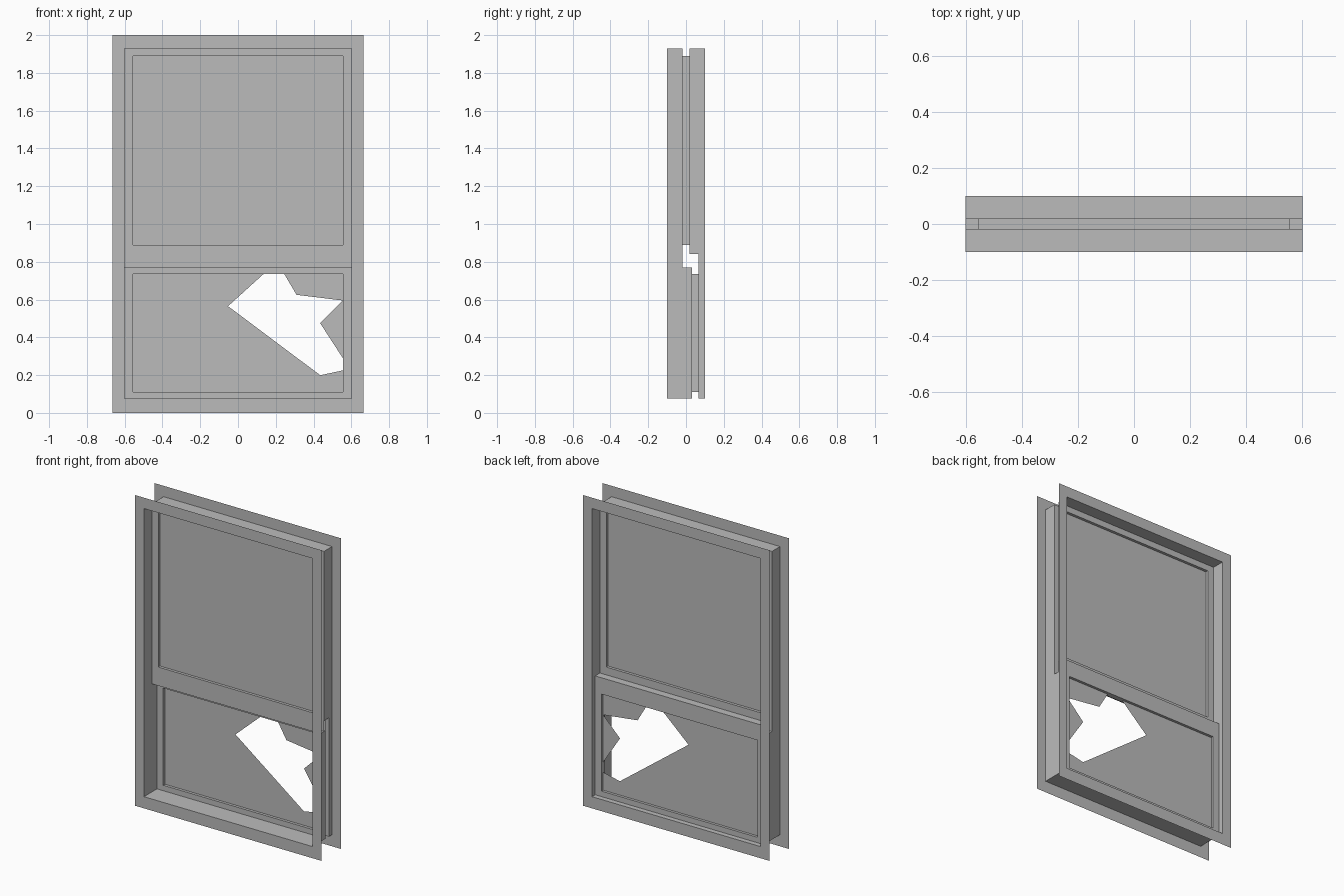
import bpy, bmesh

cube = bpy.data.objects.get("Cube")
if cube:
    bpy.data.objects.remove(cube, do_unlink=True)

# One painted grey for the whole window
grey = bpy.data.materials.new("window_grey")
grey.use_nodes = True
colour = (0.5, 0.5, 0.5, 1)
grey.diffuse_color = colour
grey.node_tree.nodes["Principled BSDF"].inputs["Base Color"].default_value = colour

# Key sizes: rectangles are (left, right, bottom, top)
CASING = (-0.665, 0.665, 0, 2)
OPENING = (-0.6, 0.6, 0.075, 1.93)
UPPER_SASH = (-0.6, 0.6, 0.77, 1.93)
UPPER_PANE = (-0.555, 0.555, 0.89, 1.89)
LOWER_SASH = (-0.6, 0.6, 0.075, 0.84)
LOWER_PANE = (-0.555, 0.555, 0.11, 0.735)
FRONT, BACK = -0.1, 0.1
UP_Y = (-0.018, 0.018)
LOW_Y = (0.032, 0.067)


def corners(rect, y):
    l, r, b, t = rect
    return [(l, y, b), (r, y, b), (r, y, t), (l, y, t)]


def add_face(bm, points):
    return bm.faces.new([bm.verts.new(p) for p in points])


def finish(name, bm):
    bmesh.ops.remove_doubles(bm, verts=bm.verts, dist=0.0001)
    bmesh.ops.recalc_face_normals(bm, faces=bm.faces)
    mesh = bpy.data.meshes.new(name)
    bm.to_mesh(mesh)
    bm.free()
    mesh.materials.append(grey)
    obj = bpy.data.objects.new(name, mesh)
    bpy.context.collection.objects.link(obj)
    return obj


def ring(bm, outer, inner, y, facing):
    """Flat picture-frame face in the xz plane."""
    o, i = corners(outer, y), corners(inner, y)
    for k in range(4):
        n = (k + 1) % 4
        quad = [o[k], o[n], i[n], i[k]]
        add_face(bm, quad if facing < 0 else quad[::-1])


def level_strip(bm, z, y0, y1):
    """Horizontal strip spanning the opening."""
    l, r = OPENING[:2]
    add_face(bm, [(l, y0, z), (r, y0, z), (r, y1, z), (l, y1, z)])


# Flat casings on both wall sides
for name, y in (("front_casing", FRONT), ("back_casing", BACK)):
    bm = bmesh.new()
    ring(bm, CASING, OPENING, y, y)
    finish(name, bm)

# Jamb linings, stepped around the two sashes
bottom, top = OPENING[2:]
meet_low, meet_high = UPPER_SASH[2], LOWER_SASH[3]
linings = (
    ("front_jamb", FRONT, LOW_Y[0], meet_low, UP_Y[0]),
    ("back_jamb", BACK, LOW_Y[1], meet_high, UP_Y[1]),
)
for name, edge, low_y, step, up_y in linings:
    bm = bmesh.new()
    for x in OPENING[:2]:
        profile = [(edge, bottom), (low_y, bottom), (low_y, step),
                   (up_y, step), (up_y, top), (edge, top)]
        add_face(bm, [(x, y, z) for y, z in profile])
    level_strip(bm, bottom, edge, low_y)
    level_strip(bm, top, edge, up_y)
    finish(name, bm)

# Sashes: front and back faces, pane reveal and meeting rail ledge
sashes = (
    ("upper_sash", UPPER_SASH, UPPER_PANE, UP_Y, meet_low, (UP_Y[0], LOW_Y[0])),
    ("lower_sash", LOWER_SASH, LOWER_PANE, LOW_Y, meet_high, (UP_Y[1], LOW_Y[1])),
)
for name, outer, inner, depth, ledge_z, ledge_y in sashes:
    bm = bmesh.new()
    ring(bm, outer, inner, depth[0], -1)
    ring(bm, outer, inner, depth[1], 1)
    near, far = corners(inner, depth[0]), corners(inner, depth[1])
    for k in range(4):
        n = (k + 1) % 4
        add_face(bm, [near[k], near[n], far[n], far[k]])
    level_strip(bm, ledge_z, *ledge_y)
    finish(name, bm)

# Whole upper pane
bm = bmesh.new()
add_face(bm, corners(UPPER_PANE, 0))
finish("upper_glass", bm)

# Broken lower pane: three jagged remnants
l, r, b, t = LOWER_PANE
shards = {
    "main_shard": [(0.135, t), (-0.14, 0.63), (-0.45, 0.615), (-0.39, 0.44),
                   (-0.46, 0.185), (-0.39, 0.155), (0.19, 0.147), (r, 0.225),
                   (r, b), (l, b), (l, t)],
    "corner_shard": [(0.245, t), (0.31, 0.625), (r, 0.595), (r, t)],
    "side_shard": [(r, 0.595), (0.435, 0.475), (r, 0.29)],
}
for name, outline in shards.items():
    bm = bmesh.new()
    face = add_face(bm, [(x, 0.05, z) for x, z in outline])
    bmesh.ops.triangulate(bm, faces=[face])
    finish(name, bm)
